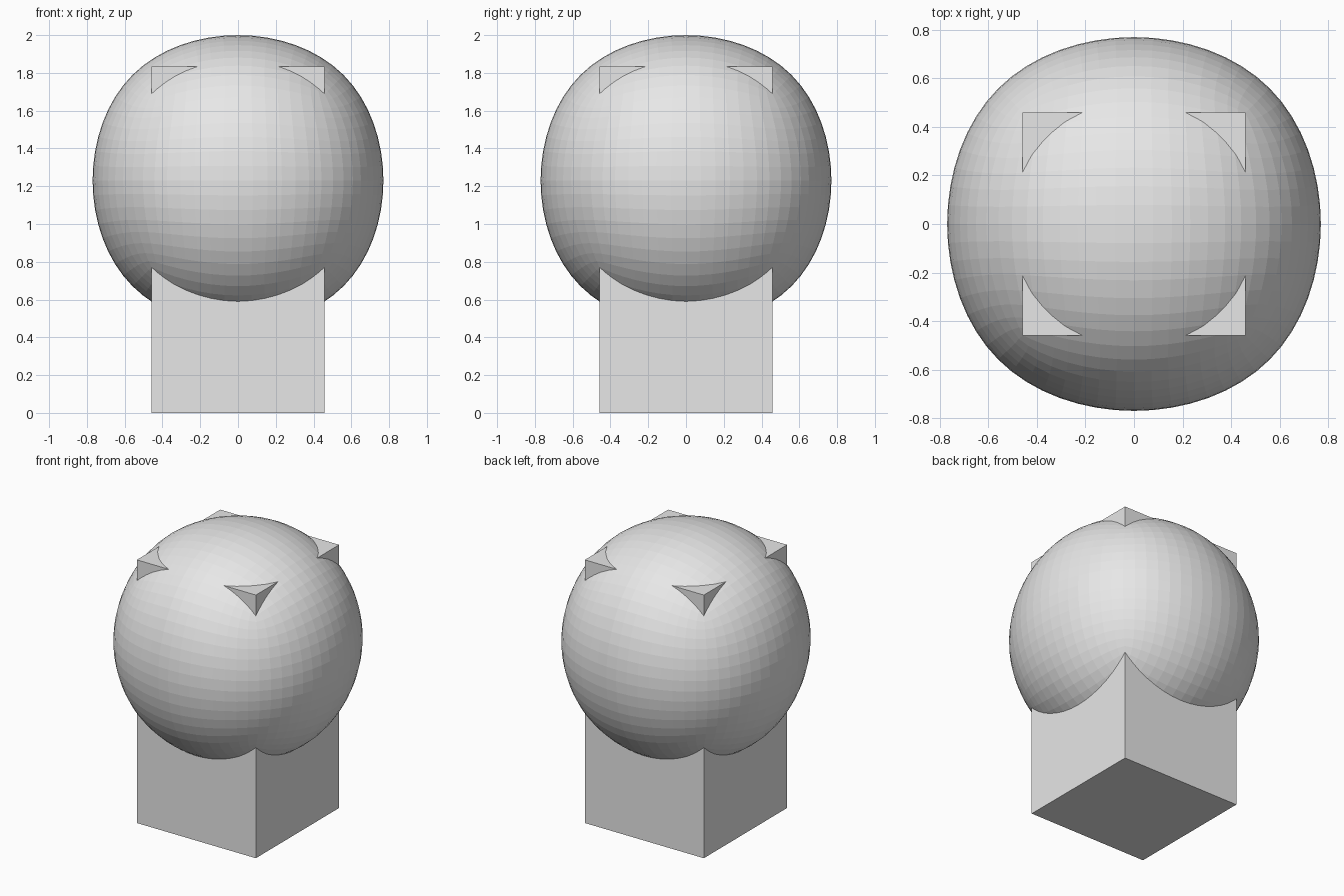
import bpy

if "Cube" in bpy.data.objects:
    bpy.data.objects.remove(bpy.data.objects["Cube"])

S = 0.917          # pillar width; the ball's cage is twice as wide
BALL_Z = 1.23      # height of the ball's centre

grey = bpy.data.materials.new("light grey")
grey.diffuse_color = (0.8, 0.8, 0.8, 1)
grey.use_nodes = True
grey.node_tree.nodes["Principled BSDF"].inputs["Base Color"].default_value = grey.diffuse_color


def add_box(name, size, z):
    """Box centred on the z axis at height z."""
    bpy.ops.mesh.primitive_cube_add(size=1, location=(0, 0, z))
    ob = bpy.context.object
    ob.name = name
    ob.scale = size
    bpy.ops.object.transform_apply(location=False, rotation=False, scale=True)
    ob.data.materials.append(grey)
    return ob


# Square pillar, its top corners poking through the ball
add_box("pillar", (S, S, 2 * S), S)

# Faceted rounded ball: a cube smoothed by subdivision
ball = add_box("ball", (2 * S, 2 * S, 2 * S), BALL_Z)
sub = ball.modifiers.new("rounding", 'SUBSURF')
sub.levels = sub.render_levels = 4
bpy.ops.object.shade_flat()
